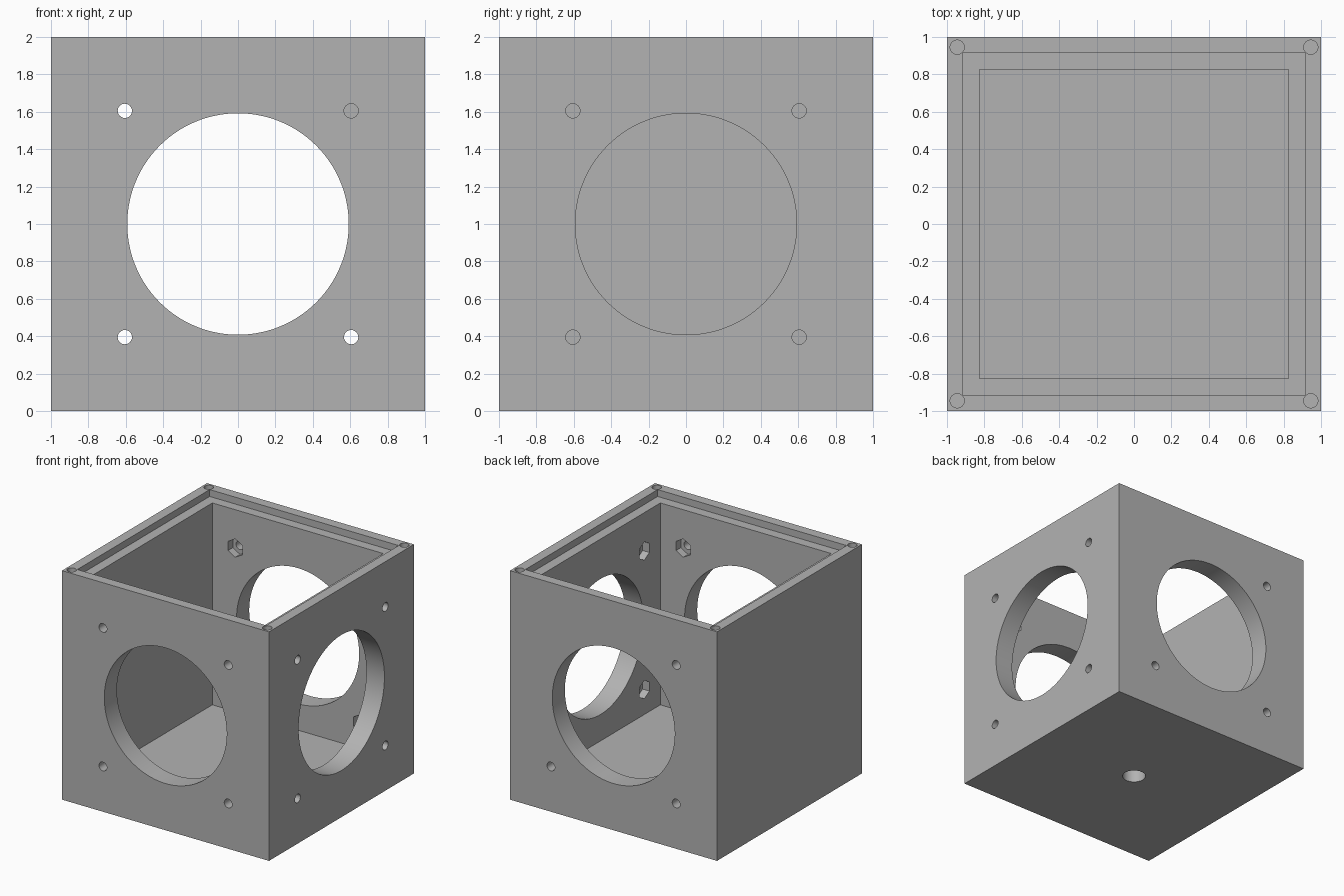
import bpy
from math import radians
from mathutils import Matrix, Vector

default = bpy.data.objects.get("Cube")
if default:
    bpy.data.objects.remove(default, do_unlink=True)

WALL = 0.826      # inner half width
FLOOR = 0.177     # floor height
LIP = 0.913       # half width of the lid recess
LEDGE = 1.94      # height of the lid ledge
SCREW = 0.605     # screw hole offset from the opening centre

grey = bpy.data.materials.new("plain grey")
grey.use_nodes = True
colour = (0.45, 0.45, 0.45, 1)
grey.diffuse_color = colour
grey.node_tree.nodes["Principled BSDF"].inputs["Base Color"].default_value = colour


def block(name, half, bottom, top):
    bpy.ops.mesh.primitive_cube_add(size=1, location=(0, 0, (bottom + top) / 2))
    ob = bpy.context.object
    ob.name = name
    ob.scale = (2 * half, 2 * half, top - bottom)
    bpy.ops.object.transform_apply(location=True, rotation=False, scale=True)
    ob.data.materials.append(grey)
    return ob


def rod(name, sides, radius, start, end):
    """Prism or cylinder running from start to end."""
    start, end = Vector(start), Vector(end)
    axis = end - start
    bpy.ops.mesh.primitive_cylinder_add(vertices=sides, radius=radius, depth=axis.length)
    ob = bpy.context.object
    ob.name = name
    turn = axis.to_track_quat('Z', 'Y').to_matrix().to_4x4()
    ob.data.transform(Matrix.Translation((start + end) / 2) @ turn)
    ob.data.materials.append(grey)
    return ob


housing = block("housing", 1, 0, 2)


def cut(cutter):
    cutter.hide_render = True
    mod = housing.modifiers.new("cut", 'BOOLEAN')
    mod.operation = 'DIFFERENCE'
    mod.solver = 'EXACT'
    mod.object = cutter
    bpy.context.view_layer.objects.active = housing
    bpy.ops.object.modifier_apply(modifier=mod.name)
    bpy.data.objects.remove(cutter, do_unlink=True)


# Open interior and lid recess
cut(block("interior_cutter", WALL, FLOOR, 2.2))
cut(block("recess_cutter", LIP, LEDGE, 2.2))

# Front, right side and back walls: round opening, screw holes, nut pockets
for angle in (0, 90, 180):
    spin = Matrix.Rotation(radians(angle), 4, 'Z')

    def on_wall(x, y, z):
        return spin @ Vector((x, y, z))

    cut(rod("opening_cutter", 128, 0.592, on_wall(0, -1.1, 1), on_wall(0, -0.7, 1)))
    for sx in (-1, 1):
        for sz in (-1, 1):
            x, z = sx * SCREW, 1 + sz * SCREW
            cut(rod("screw_cutter", 32, 0.038, on_wall(x, -1.1, z), on_wall(x, -0.7, z)))
            cut(rod("nut_cutter", 6, 0.08, on_wall(x, -WALL - 0.065, z), on_wall(x, -0.7, z)))

# Lid screw holes in the top corners
for sx in (-1, 1):
    for sy in (-1, 1):
        x, y = sx * 0.945, sy * 0.945
        cut(rod("corner_cutter", 32, 0.038, (x, y, 1.7), (x, y, 2.1)))

# Blind mounting hole in the underside
cut(rod("mount_cutter", 48, 0.095, (0, 0, -0.1), (0, 0, 0.13)))

# Smooth round walls, crisp edges
bpy.ops.object.select_all(action='DESELECT')
housing.select_set(True)
bpy.context.view_layer.objects.active = housing
bpy.ops.object.shade_smooth_by_angle(angle=radians(30))
